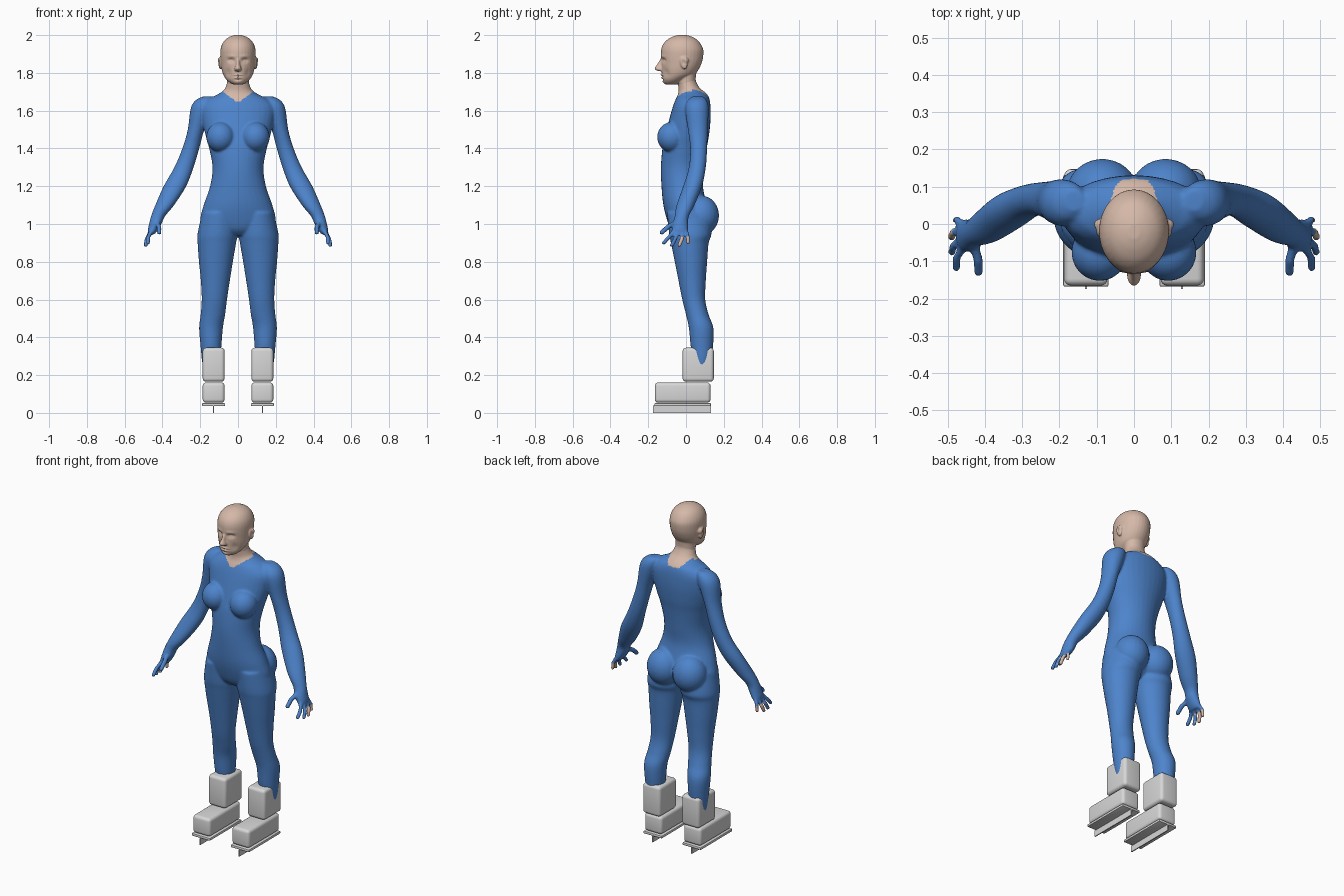
import bpy, bmesh, math
from mathutils import Vector, Matrix

if "Cube" in bpy.data.objects:
    bpy.data.objects.remove(bpy.data.objects["Cube"])


def material(name, rgb):
    m = bpy.data.materials.new(name)
    m.diffuse_color = (*rgb, 1)
    m.use_nodes = True
    m.node_tree.nodes["Principled BSDF"].inputs["Base Color"].default_value = m.diffuse_color
    return m


BLUE = material("suit blue", (0.075, 0.23, 0.6))
SKIN = material("skin", (0.66, 0.48, 0.39))
WHITE = material("boot white", (0.68, 0.68, 0.68))


def loft(bm, rings, side=1, n=32):
    """Smooth stack of ovals; ring = z, x centre, x radius, front y, back y."""
    dense = []
    for i in range(len(rings) - 1):
        p = [Vector(rings[min(max(i + k, 0), len(rings) - 1)]) for k in (-1, 0, 1, 2)]
        for s in range(5):
            t = s / 5
            dense.append(0.5 * (2 * p[1] + (p[2] - p[0]) * t
                                + (2 * p[0] - 5 * p[1] + 4 * p[2] - p[3]) * t * t
                                + (3 * p[1] - p[0] - 3 * p[2] + p[3]) * t ** 3))
    dense.append(Vector(rings[-1]))
    loops = []
    for z, cx, rx, yf, yb in dense:
        loops.append([bm.verts.new((side * (cx + rx * math.cos(a)),
                                    (yf + yb) / 2 + (yb - yf) / 2 * math.sin(a), z))
                      for a in (math.tau * k / n for k in range(n))])
    faces = [bm.faces.new(loops[0]), bm.faces.new(loops[-1][::-1])]
    for a, b in zip(loops, loops[1:]):
        faces += [bm.faces.new((a[k], b[k], b[(k + 1) % n], a[(k + 1) % n])) for k in range(n)]
    bmesh.ops.recalc_face_normals(bm, faces=faces)


def blob(bm, centre, radii, tilt=0):
    m = (Matrix.Translation(centre) @ Matrix.Rotation(tilt, 4, 'X')
         @ Matrix.Diagonal((*radii, 1)))
    bmesh.ops.create_uvsphere(bm, u_segments=24, v_segments=16, radius=1, matrix=m)


def finger(bm, points, r, side):
    pts = [Vector((side * x, y, z)) for x, y, z in points]
    for a, b in zip(pts, pts[1:]):
        d = b - a
        m = Matrix.Translation((a + b) / 2) @ d.to_track_quat('Z', 'Y').to_matrix().to_4x4()
        bmesh.ops.create_cone(bm, cap_ends=True, segments=12, radius1=r, radius2=r * 0.9,
                              depth=d.length, matrix=m)
        blob(bm, b, (r * 0.95,) * 3)


def fuse(name, bm, voxel, smooth):
    """Merge overlapping volumes into one smooth skin."""
    me = bpy.data.meshes.new(name)
    bm.to_mesh(me)
    bm.free()
    ob = bpy.data.objects.new(name, me)
    bpy.context.collection.objects.link(ob)
    r = ob.modifiers.new("fuse", 'REMESH')
    r.mode, r.voxel_size = 'VOXEL', voxel
    s = ob.modifiers.new("soften", 'SMOOTH')
    s.factor, s.iterations = 0.5, smooth
    dg = bpy.context.evaluated_depsgraph_get()
    ob.data = bpy.data.meshes.new_from_object(ob.evaluated_get(dg))
    ob.modifiers.clear()
    ob.data.materials.clear()
    ob.data.polygons.foreach_set("use_smooth", [True] * len(ob.data.polygons))
    return ob


# Torso and neck
bm = bmesh.new()
loft(bm, [(0.94, 0, .09, -.05, .06), (0.97, 0, .15, -.08, .09), (1.02, 0, .198, -.10, .12),
          (1.10, 0, .182, -.12, .11), (1.20, 0, .148, -.13, .09), (1.30, 0, .135, -.133, .098),
          (1.40, 0, .153, -.125, .11), (1.47, 0, .172, -.11, .122), (1.55, 0, .19, -.09, .13),
          (1.62, 0, .195, -.07, .13), (1.66, 0, .16, -.055, .125), (1.68, 0, .12, -.045, .117),
          (1.70, 0, .085, -.04, .098), (1.72, 0, .068, -.04, .073), (1.76, 0, .056, -.045, .052),
          (1.80, 0, .056, -.045, .055)])

for s in (1, -1):
    # Bust and seat
    blob(bm, (s * .092, -.075, 1.46), (.076, .078, .08))
    blob(bm, (s * .085, .082, 1.045), (.097, .093, .105))
    # Leg
    loft(bm, [(1.06, .1, .09, -.10, .12), (.95, .108, .106, -.09, .135), (.9, .112, .102, -.08, .12),
              (.8, .117, .09, -.06, .112), (.7, .12, .077, -.04, .105), (.6, .125, .067, -.02, .102),
              (.52, .133, .065, .0, .12), (.45, .143, .063, .015, .145), (.35, .143, .055, .025, .143),
              (.27, .143, .047, .04, .13), (.2, .14, .035, .04, .11)], s)
    # Arm
    loft(bm, [(1.675, .16, .025, .035, .09), (1.655, .175, .05, .01, .11), (1.61, .193, .058, -.005, .12),
              (1.5, .222, .044, .01, .115), (1.4, .25, .045, .022, .112), (1.3, .286, .051, .015, .105),
              (1.2, .334, .06, -.015, .085), (1.1, .388, .05, -.05, .045), (1.04, .424, .037, -.06, .015),
              (1.0, .438, .033, -.072, .012), (.965, .452, .026, -.075, .012),
              (.945, .458, .015, -.07, .005)], s)
    # Thumb and fingers
    finger(bm, [(.43, -.05, 1.01), (.418, -.095, .985), (.417, -.128, .955)], .014, s)
    finger(bm, [(.457, -.062, .965), (.475, -.09, .93), (.476, -.117, .9)], .012, s)
    finger(bm, [(.46, -.04, .96), (.484, -.058, .92), (.488, -.075, .888)], .012, s)
    finger(bm, [(.462, -.017, .96), (.484, -.022, .92), (.489, -.035, .888)], .012, s)
    finger(bm, [(.457, .0, .965), (.474, .01, .935), (.477, .01, .9)], .011, s)
body = fuse("suited_body", bm, .006, 8)

# Bare neckline and the uncovered fingertips
body.data.materials.append(BLUE)
body.data.materials.append(SKIN)
for p in body.data.polygons:
    x, y, z = p.center
    ax = abs(x)
    if y < .03:
        neck = z > min(1.65 + .75 * max(0, ax - .012), 1.715)
    else:
        neck = z > min(1.672 + 1.2 * max(0, ax - .035), 1.715)
    tips = ax > .4 and y > -.05 + (.93 - z) * .4 - .03 * (z < .9) and z < .932
    p.material_index = int(neck or tips)

# Head with nose and ears
bm = bmesh.new()
loft(bm, [(1.738, 0, .02, -.105, -.05), (1.746, 0, .04, -.117, -.03), (1.765, 0, .062, -.125, .0),
          (1.79, 0, .078, -.128, .045), (1.82, 0, .087, -.129, .068), (1.85, 0, .091, -.13, .082),
          (1.88, 0, .093, -.133, .09), (1.92, 0, .093, -.132, .092), (1.95, 0, .085, -.122, .08),
          (1.975, 0, .068, -.1, .06), (1.992, 0, .043, -.07, .03), (2.001, 0, .015, -.04, .0)])
loft(bm, [(1.74, 0, .058, -.045, .052), (1.78, 0, .058, -.045, .052), (1.84, 0, .06, -.045, .06)])
loft(bm, [(1.809, 0, .012, -.145, -.11), (1.816, 0, .019, -.161, -.11), (1.826, 0, .017, -.166, -.11),
          (1.845, 0, .011, -.153, -.11), (1.872, 0, .009, -.137, -.11)])
for s in (1, -1):
    blob(bm, (s * .094, -.012, 1.853), (.011, .019, .034), .25)
    blob(bm, (s * .091, -.004, 1.866), (.017, .018, .02))
head = fuse("head", bm, .004, 4)
head.data.materials.append(SKIN)

# Sculpt the face: x, z, x spread, z spread, push towards the back
FACE = [(.036, 1.866, .017, .011, .014), (.036, 1.888, .022, .008, -.003),
        (.036, 1.863, .010, .006, -.006), (.052, 1.80, .015, .022, .007),
        (0, 1.789, .02, .004, -.007), (0, 1.7815, .022, .002, .005), (0, 1.774, .016, .004, -.007),
        (0, 1.764, .018, .004, .004), (0, 1.75, .018, .008, -.003)]
for v in head.data.vertices:
    if v.co.y < -.05:
        x, z = abs(v.co.x), v.co.z
        v.co.y += sum(a * math.exp(-((x - cx) / sx) ** 2 - ((z - cz) / sz) ** 2)
                      for cx, cz, sx, sz, a in FACE)
    elif abs(v.co.x) > .096:
        # Ear hollow
        d = ((v.co.y + .014) / .009) ** 2 + ((v.co.z - 1.855) / .017) ** 2
        v.co.x -= math.copysign(.007 * math.exp(-d), v.co.x)


def box(name, lo, hi, bevel, segments=4):
    lo, hi = Vector(lo), Vector(hi)
    bm = bmesh.new()
    bmesh.ops.create_cube(bm, size=1, matrix=Matrix.Translation((lo + hi) / 2)
                          @ Matrix.Diagonal((*(hi - lo), 1)))
    if bevel:
        bmesh.ops.bevel(bm, geom=bm.edges[:], offset=bevel, segments=segments,
                        profile=0.5, affect='EDGES')
    me = bpy.data.meshes.new(name)
    bm.to_mesh(me)
    bm.free()
    me.materials.append(WHITE)
    ob = bpy.data.objects.new(name, me)
    bpy.context.collection.objects.link(ob)
    bpy.ops.object.select_all(action='DESELECT')
    ob.select_set(True)
    bpy.context.view_layer.objects.active = ob
    bpy.ops.object.shade_smooth_by_angle(angle=math.radians(35))


# Ice skates
for s, tag in ((1, "left"), (-1, "right")):
    c = s * .129
    box(tag + "_boot_cuff", (c - .058, -.018, .165), (c + .058, .147, .345), .018)
    box(tag + "_boot_foot", (c - .058, -.165, .054), (c + .058, .13, .161), .018)
    box(tag + "_sole_plate", (c - .061, -.168, .036), (c + .061, .132, .052), .005, 2)
    box(tag + "_blade", (c - .003, -.174, 0), (c + .003, .132, .038), 0)
